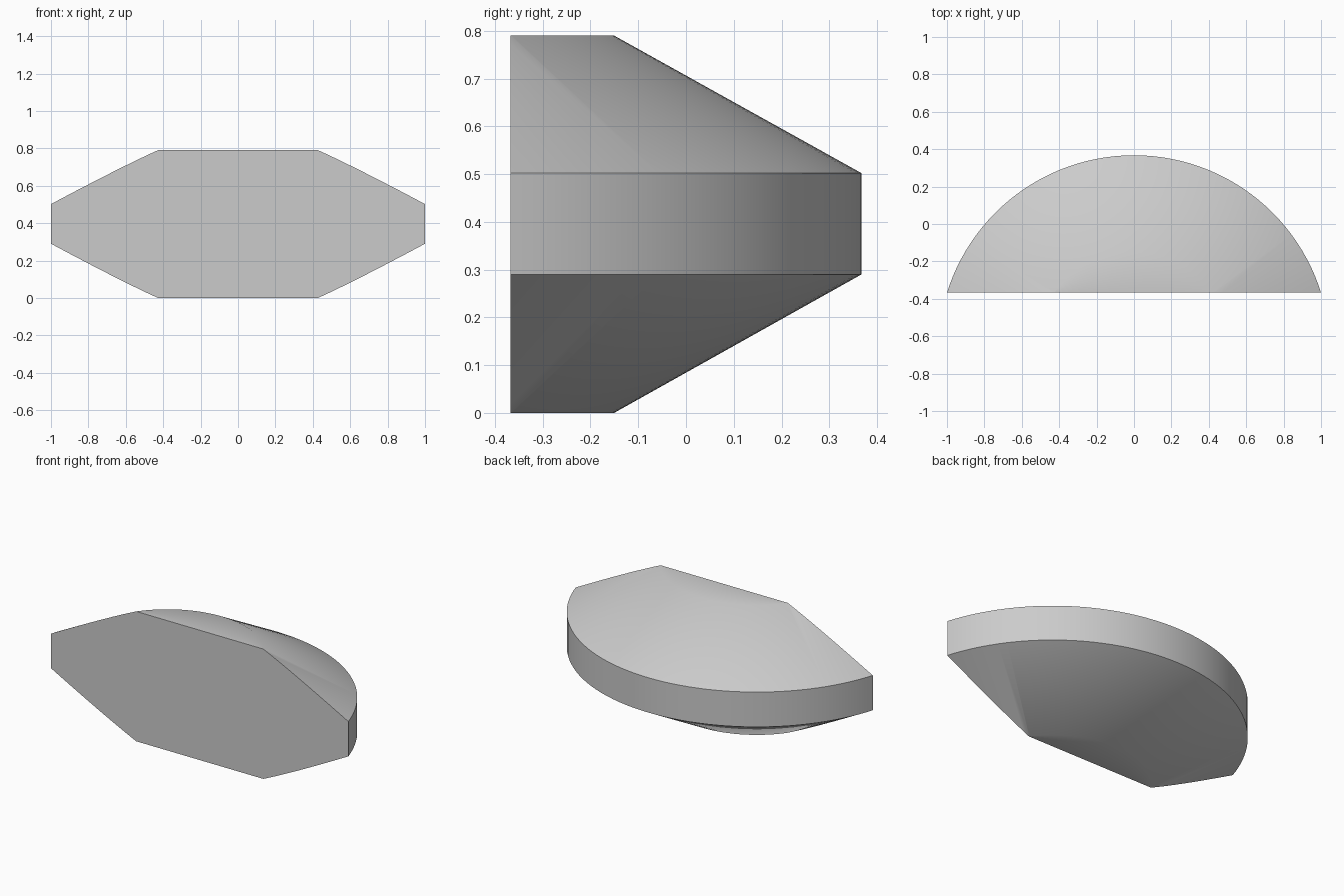
import bpy, bmesh, math
from mathutils import Vector

cube = bpy.data.objects.get("Cube")
if cube:
    bpy.data.objects.remove(cube, do_unlink=True)

grey = bpy.data.materials.new("light grey")
grey.use_nodes = True
colour = (0.6, 0.6, 0.6, 1)
grey.diffuse_color = colour
grey.node_tree.nodes["Principled BSDF"].inputs["Base Color"].default_value = colour

# Dimensions of the bevelled disc and the plane that slices it
RIM, CAP = 1.048, 0.53
HEIGHT, LOW, HIGH = 0.79, 0.29, 0.502
FRONT = -0.3675
AXIS = Vector((0, 0.3675 - RIM, 0))

# Turned disc: cap, cone, rim band, cone, cap
bm = bmesh.new()
profile = [(0, 0), (CAP, 0), (RIM, LOW), (RIM, HIGH), (CAP, HEIGHT), (0, HEIGHT)]
verts = [bm.verts.new(AXIS + Vector((0, r, z))) for r, z in profile]
edges = [bm.edges.new(pair) for pair in zip(verts, verts[1:])]
bmesh.ops.spin(bm, geom=verts + edges, cent=AXIS, axis=(0, 0, 1),
               angle=math.tau, steps=128, use_duplicate=False)
bmesh.ops.remove_doubles(bm, verts=bm.verts[:], dist=0.0001)

# Slice off the front and close it with one flat face
cut = bmesh.ops.bisect_plane(bm, geom=bm.verts[:] + bm.edges[:] + bm.faces[:],
                             plane_co=(0, FRONT, 0), plane_no=(0, -1, 0),
                             clear_outer=True)
rim = [g for g in cut["geom_cut"] if isinstance(g, bmesh.types.BMEdge)]
bmesh.ops.contextual_create(bm, geom=rim)
bmesh.ops.recalc_face_normals(bm, faces=bm.faces[:])

mesh = bpy.data.meshes.new("sliced_disc")
bm.to_mesh(mesh)
bm.free()
mesh.materials.append(grey)
disc = bpy.data.objects.new("sliced_disc", mesh)
bpy.context.collection.objects.link(disc)

# Soft blend from cone to cap, crisp rim and front
bpy.ops.object.select_all(action="DESELECT")
disc.select_set(True)
bpy.context.view_layer.objects.active = disc
bpy.ops.object.shade_smooth_by_angle(angle=math.radians(31))
